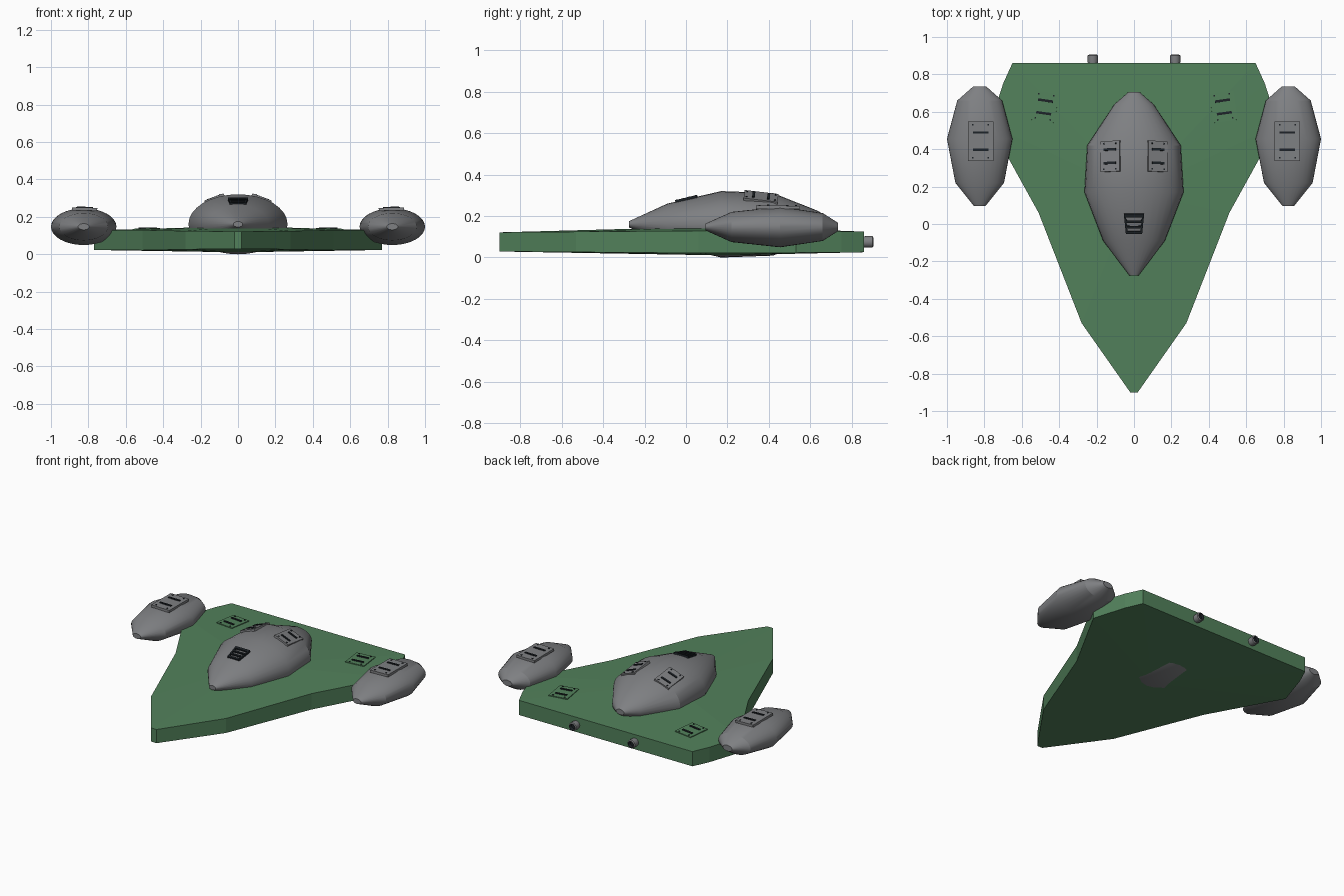
import bpy, bmesh
from math import cos, sin, pi, radians
from mathutils import Matrix, Vector

if "Cube" in bpy.data.objects:
    bpy.data.objects.remove(bpy.data.objects["Cube"], do_unlink=True)


def material(name, rgb):
    m = bpy.data.materials.new(name)
    m.use_nodes = True
    m.diffuse_color = (*rgb, 1)
    m.node_tree.nodes["Principled BSDF"].inputs["Base Color"].default_value = (*rgb, 1)
    return m


GREEN = material("hull green", (0.085, 0.22, 0.105))
GREY = material("pod grey", (0.21, 0.215, 0.225))
DARK = material("vent dark", (0.012, 0.016, 0.02))


def finish(bm, name, mats, smooth=None):
    bmesh.ops.recalc_face_normals(bm, faces=bm.faces)
    mesh = bpy.data.meshes.new(name)
    bm.to_mesh(mesh)
    bm.free()
    for m in mats:
        mesh.materials.append(m)
    ob = bpy.data.objects.new(name, mesh)
    bpy.context.collection.objects.link(ob)
    if smooth:
        bpy.ops.object.select_all(action='DESELECT')
        ob.select_set(True)
        bpy.context.view_layer.objects.active = ob
        bpy.ops.object.shade_smooth_by_angle(angle=radians(smooth))
    return ob


def loft(name, stations, x, z, squash, sides=32, smooth=25, mats=(GREY,), dark_from=None):
    """Elliptical rings (y, radius) skinned along y."""
    bm = bmesh.new()
    rings = []
    for y, r in stations:
        rings.append([bm.verts.new((x + r * cos(2 * pi * i / sides), y,
                                    z + r * squash * sin(2 * pi * i / sides)))
                      for i in range(sides)])
    for k, (a, b) in enumerate(zip(rings, rings[1:])):
        for i in range(sides):
            j = (i + 1) % sides
            f = bm.faces.new((a[i], a[j], b[j], b[i]))
            if dark_from is not None and k >= dark_from:
                f.material_index = 1
    bm.faces.new(rings[0])
    cap = bm.faces.new(rings[-1])
    if dark_from is not None:
        cap.material_index = 1
    return finish(bm, name, mats, smooth)


def box(bm, frame, centre, size, mat):
    m = frame @ Matrix.Translation(centre) @ Matrix.Diagonal((*size, 1))
    for v in bmesh.ops.create_cube(bm, size=1, matrix=m)["verts"]:
        for f in v.link_faces:
            f.material_index = mat


def surface_frame(target, x, y, w, h, yaw=0):
    """Axes and origin of a flat patch laid on the target from above."""
    hit = lambda p: target.ray_cast((p.x, p.y, 2), (0, 0, -1))[1]
    mid = Vector((x, y, 0))
    turn = Matrix.Rotation(yaw, 3, 'Z')
    a, b, c, d = [hit(mid + turn @ Vector((i * w / 2, j * h / 2, 0)))
                  for i, j in ((-1, -1), (1, -1), (-1, 1), (1, 1))]
    u = (c + d - a - b).normalized()
    n = (b + d - a - c).cross(u).normalized()
    t = u.cross(n)
    o = hit(mid)
    o += n * max(0, max((p - o).dot(n) for p in (a, b, c, d)))
    return Matrix((t, u, n)).transposed().to_4x4(), o


def frame_on(*args):
    rot, o = surface_frame(*args)
    return Matrix.Translation(o) @ rot


# Hull: wedge plan with shallow crowned top and bottom
half = [(0.02, -0.9), (0.28, -0.53), (0.51, 0.06), (0.77, 0.53), (0.7, 0.75), (0.65, 0.86)]
outline = half + [(-x, y) for x, y in reversed(half)]
bm = bmesh.new()
top = [bm.verts.new((x, y, 0.122 + 0.008 * (1 - abs(y - 0.2)))) for x, y in outline]
low = [bm.verts.new((x, y, 0.028 - 0.008 * (1 - abs(y - 0.2)))) for x, y in outline]
crown = bm.verts.new((0, 0.17, 0.15))
keel = bm.verts.new((0, 0.17, 0.01))
for i in range(len(outline)):
    j = (i + 1) % len(outline)
    bm.faces.new((low[i], low[j], top[j], top[i]))
    bm.faces.new((top[i], top[j], crown))
    bm.faces.new((low[j], low[i], keel))
hull = finish(bm, "hull", [GREEN])

# Central cabin and side pods
cabin = loft("cabin", [(-0.275, 0.025), (-0.09, 0.165), (0.17, 0.265), (0.42, 0.25),
                       (0.64, 0.105), (0.705, 0.03)], 0, 0.16, 0.605)
pod_shape = [(0.095, 0.03), (0.22, 0.13), (0.455, 0.175), (0.66, 0.12), (0.735, 0.035)]
pods = {s: loft(n + "_pod", pod_shape, s * 0.825, 0.147, 0.56)
        for n, s in (("left", 1), ("right", -1))}
bpy.context.view_layer.update()


# Vent panels: thin plate, two slots and four corner bolts
def vent_panel(name, target, x, y, w, h, mat, yaw=0):
    f = frame_on(target, x, y, w, h, yaw)
    bm = bmesh.new()
    box(bm, f, (0, 0, -0.003), (w, h, 0.016), 0)
    for j in (-1, 1):
        box(bm, f, (0, j * h * 0.22, 0.006), (w * 0.62, 0.013, 0.008), 1)
        for i in (-1, 1):
            box(bm, f, (i * w * 0.31, j * h * 0.42, 0.006), (0.008, 0.008, 0.005), 1)
    finish(bm, name, [mat, DARK])


for side, s in (("left", 1), ("right", -1)):
    vent_panel(side + "_pod_vent", pods[s], s * 0.82, 0.443, 0.135, 0.21, GREY)
    vent_panel(side + "_cabin_vent", cabin, s * 0.127, 0.362, 0.11, 0.165, GREY)
    vent_panel(side + "_hull_vent", hull, s * 0.478, 0.626, 0.13, 0.155, GREEN, s * radians(8))
    # Rear thrusters with dark recessed nozzles
    loft(side + "_thruster", [(0.84, 0.024), (0.87, 0.028), (0.9, 0.028), (0.905, 0.021),
                              (0.888, 0.016)], s * 0.22, 0.075, 1, 16, 40, (GREY, DARK), 3)

# Cockpit grille: tapered dark frame with cross bars
f = frame_on(cabin, 0, 0.002, 0.09, 0.1)
bm = bmesh.new()
for y, w, t in ((0.046, 0.106, 0.018), (0.012, 0.094, 0.012), (-0.018, 0.09, 0.012),
                (-0.048, 0.086, 0.014)):
    box(bm, f, (0, y, 0.001), (w, t, 0.016), 0)
for s in (-1, 1):
    lean = f @ Matrix.Translation((s * 0.044, 0, 0)) @ Matrix.Rotation(-s * 0.1, 4, 'Z')
    box(bm, lean, (0, 0, 0), (0.01, 0.105, 0.016), 0)
finish(bm, "cockpit_grille", [DARK])
